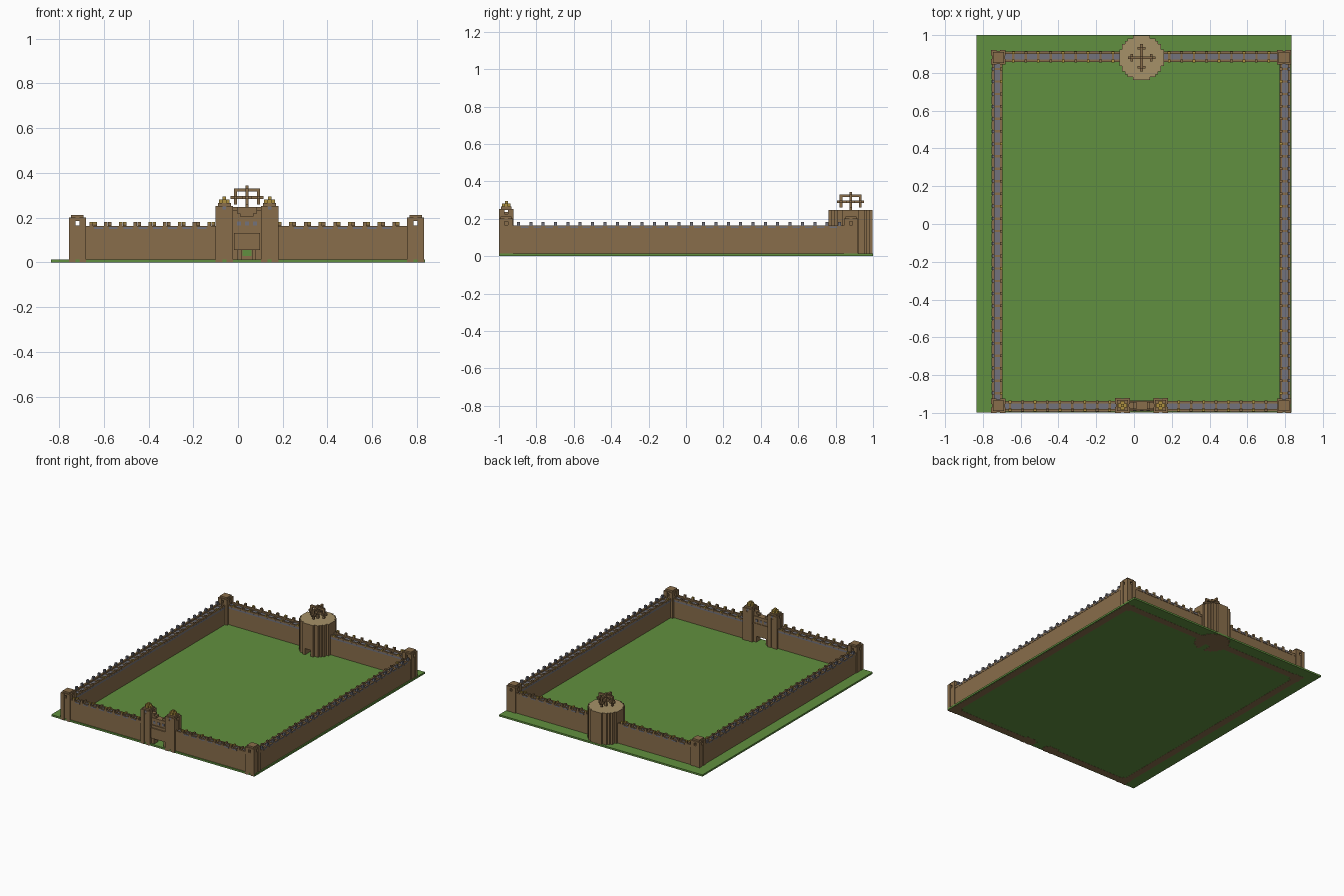
import bpy, bmesh, math

cube = bpy.data.objects.get("Cube")
if cube:
    bpy.data.objects.remove(cube)

BROWN, GREY, YELLOW, GREEN, TAN = range(5)


def material(name, rgb):
    m = bpy.data.materials.new(name)
    m.use_nodes = True
    m.diffuse_color = (*rgb, 1)
    m.node_tree.nodes["Principled BSDF"].inputs["Base Color"].default_value = (*rgb, 1)
    return m


MATS = [
    material("wood_brown", (0.25, 0.155, 0.07)),
    material("slate_grey", (0.17, 0.17, 0.2)),
    material("golden_yellow", (0.42, 0.28, 0.05)),
    material("grass_green", (0.12, 0.28, 0.05)),
    material("roof_tan", (0.38, 0.285, 0.14)),
]


def finish(bm, name):
    bmesh.ops.recalc_face_normals(bm, faces=bm.faces)
    mesh = bpy.data.meshes.new(name)
    bm.to_mesh(mesh)
    bm.free()
    for m in MATS:
        mesh.materials.append(m)
    ob = bpy.data.objects.new(name, mesh)
    bpy.context.collection.objects.link(ob)
    return ob


def box(bm, x, y, z, mat=BROWN):
    """Add a box from (low, high) ranges on each axis."""
    verts = bmesh.ops.create_cube(bm, size=1)["verts"]
    for v in verts:
        v.co = [r[0] if c < 0 else r[1] for c, r in zip(v.co, (x, y, z))]
    for f in {f for v in verts for f in v.link_faces}:
        f.material_index = mat


def around(c, half):
    return (c - half, c + half)


# Grass base
bm = bmesh.new()
box(bm, (-0.835, 0.835), (-0.998, 1.0), (0.001, 0.014), GREEN)
finish(bm, "grass_base")


# Curtain walls: body, walkway, twin parapets and merlons
def wall(name, start, end, centre, along_x, out):
    bm = bmesh.new()

    def part(u, v, z, mat=BROWN):
        v = tuple(sorted(centre + out * k for k in v))
        box(bm, *((u, v) if along_x else (v, u)), z, mat)

    span = (start, end)
    part(span, (-0.026, 0.026), (0, 0.145))
    part(span, (-0.024, 0.024), (0.145, 0.152), GREY)
    part(span, (0.014, 0.028), (0.145, 0.163))
    part(span, (-0.028, -0.016), (0.145, 0.158))
    part(span, (-0.0285, -0.02), (0.135, 0.147), GREY)
    step = 0.066
    count = int((end - start) / step)
    first = (start + end - (count - 1) * step) / 2
    for i in range(count):
        u = first + i * step
        cap = YELLOW if i % (2 if along_x else 5) == 0 else BROWN
        part(around(u, 0.008), (0.013, 0.029), (0.16, 0.174), BROWN if along_x else GREY)
        part(around(u, 0.008), (0.014, 0.028), (0.174, 0.182), cap if along_x else GREY)
        part(around(u, 0.007), (-0.03, -0.015), (0.156, 0.166), cap)
        part(around(u, 0.006), (-0.016, 0.014), (0.15, 0.156))
        if i < count - 1:
            part(around(u + step / 2, 0.02), (0.02, 0.0295), (0.15, 0.159), GREY)
    finish(bm, name)


wall("front_wall_right", -0.69, -0.095, -0.965, True, -1)
wall("front_wall_left", 0.175, 0.76, -0.965, True, -1)
wall("back_wall_right", -0.69, -0.06, 0.886, True, 1)
wall("back_wall_left", 0.14, 0.76, 0.886, True, 1)
wall("right_wall", -0.93, 0.855, -0.725, False, -1)
wall("left_wall", -0.93, 0.855, 0.8, False, 1)


# Square towers with an open lookout near the top
def tower(name, cx, cy, half, floor, top, open_y=True, crest=False):
    bm = bmesh.new()
    core = half - 0.004
    box(bm, around(cx, core), around(cy, core), (0, floor))
    hole = 0.009
    for sx in (-1, 1):
        for sy in (-1, 1):
            px = sorted((cx + sx * hole, cx + sx * half))
            py = sorted((cy + sy * hole, cy + sy * half))
            box(bm, px, py, (0, top - 0.012))
    lintel = floor + 0.02
    box(bm, around(cx, core), around(cy, core), (lintel, top - 0.012))
    box(bm, around(cx, half * 0.75), around(cy, half * 0.75), (top - 0.012, top))
    if not open_y:
        for s in (-1, 1):
            box(bm, around(cx, hole), around(cy + s * (core - 0.006), 0.004), (floor, lintel))
            box(bm, around(cx, 0.008), around(cy + s * core, 0.002), (lintel - 0.01, top - 0.015), GREY)
    if crest:
        box(bm, around(cx, 0.024), around(cy, 0.01), (top, top + 0.016), YELLOW)
        box(bm, around(cx, 0.01), around(cy, 0.024), (top, top + 0.016), YELLOW)
        box(bm, around(cx, 0.008), around(cy, 0.008), (top + 0.016, top + 0.03), YELLOW)
    finish(bm, name)


for side, x in (("right", -0.718), ("left", 0.794)):
    tower("front_corner_tower_" + side, x, -0.962, 0.038, 0.166, 0.213)
    tower("back_corner_tower_" + side, x, 0.882, 0.038, 0.166, 0.213)
for side, x in (("right", -0.061), ("left", 0.141)):
    tower("gate_tower_" + side, x, -0.961, 0.039, 0.226, 0.265, False, True)

# Gatehouse with passage, raised panel, windows and stepped top
GX = 0.04
bm = bmesh.new()
box(bm, around(GX, 0.066), (-0.985, -0.938), (0.058, 0.205))
for s in (-1, 1):
    box(bm, around(GX + s * 0.053, 0.014), (-0.985, -0.938), (0, 0.058))
    box(bm, around(GX + s * 0.055, 0.012), (-0.98, -0.943), (0.205, 0.235))
    box(bm, around(GX + s * 0.036, 0.008), (-0.98, -0.943), (0.205, 0.22))
box(bm, around(GX, 0.058), (-0.993, -0.984), (0.056, 0.132))
box(bm, around(GX, 0.066), (-0.99, -0.934), (0.146, 0.154))
for i in (-1, 0, 1):
    for y in (-0.986, -0.937):
        box(bm, around(GX + i * 0.036, 0.009), around(y, 0.002), (0.166, 0.184), GREY)
finish(bm, "gatehouse")

# Round keep: stepped circle outline, doorway at the front, pale roof
CELL, CELLS = 0.0147, 8
KX, KY = 0.04, 0.88
right_side = []
for j in range(-CELLS, CELLS):
    w = round(math.sqrt(CELLS ** 2 - (j + 0.5) ** 2))
    for p in ((w, j), (w, j + 1)):
        if not right_side or right_side[-1] != p:
            right_side.append(p)
outline = right_side + [(-x, y) for x, y in reversed(right_side)]
doorway = [(-1.5, -CELLS), (-1.5, -3), (1.5, -3), (1.5, -CELLS)]


def prism(bm, points, z0, z1):
    face = bm.faces.new([bm.verts.new((KX + x * CELL, KY + y * CELL, z0)) for x, y in points])
    new = bmesh.ops.extrude_face_region(bm, geom=[face])["geom"]
    for v in new:
        if isinstance(v, bmesh.types.BMVert):
            v.co.z = z1


bm = bmesh.new()
prism(bm, outline + doorway, 0, 0.06)
prism(bm, outline, 0.06, 0.247)
for f in bm.faces:
    if min(v.co.z for v in f.verts) > 0.2:
        f.material_index = TAN
box(bm, around(KX, 0.02), around(KY - 3 * CELL, 0.003), (0.03, 0.055), GREEN)
finish(bm, "round_keep")

# Crossed frame ornament on the keep roof
bm = bmesh.new()
T = 0.007
box(bm, around(KX, T), around(KY, T), (0.245, 0.343))


def ornament_bar(along, u, v, z):
    x, y = (u, v) if along == 0 else (v, u)
    box(bm, (KX + x[0], KX + x[1]), (KY + y[0], KY + y[1]), z)


for axis in (0, 1):
    ornament_bar(axis, around(0, 0.073), around(0, T), around(0.29, T))
    ornament_bar(axis, around(0, 0.056), around(0, T), around(0.324, T))
    for s in (-1, 1):
        ornament_bar(axis, around(s * 0.051, T), around(0, T), (0.26, 0.33))
        ornament_bar(axis, around(s * 0.051, T), around(0, 0.021), around(0.29, T))
finish(bm, "keep_ornament")
